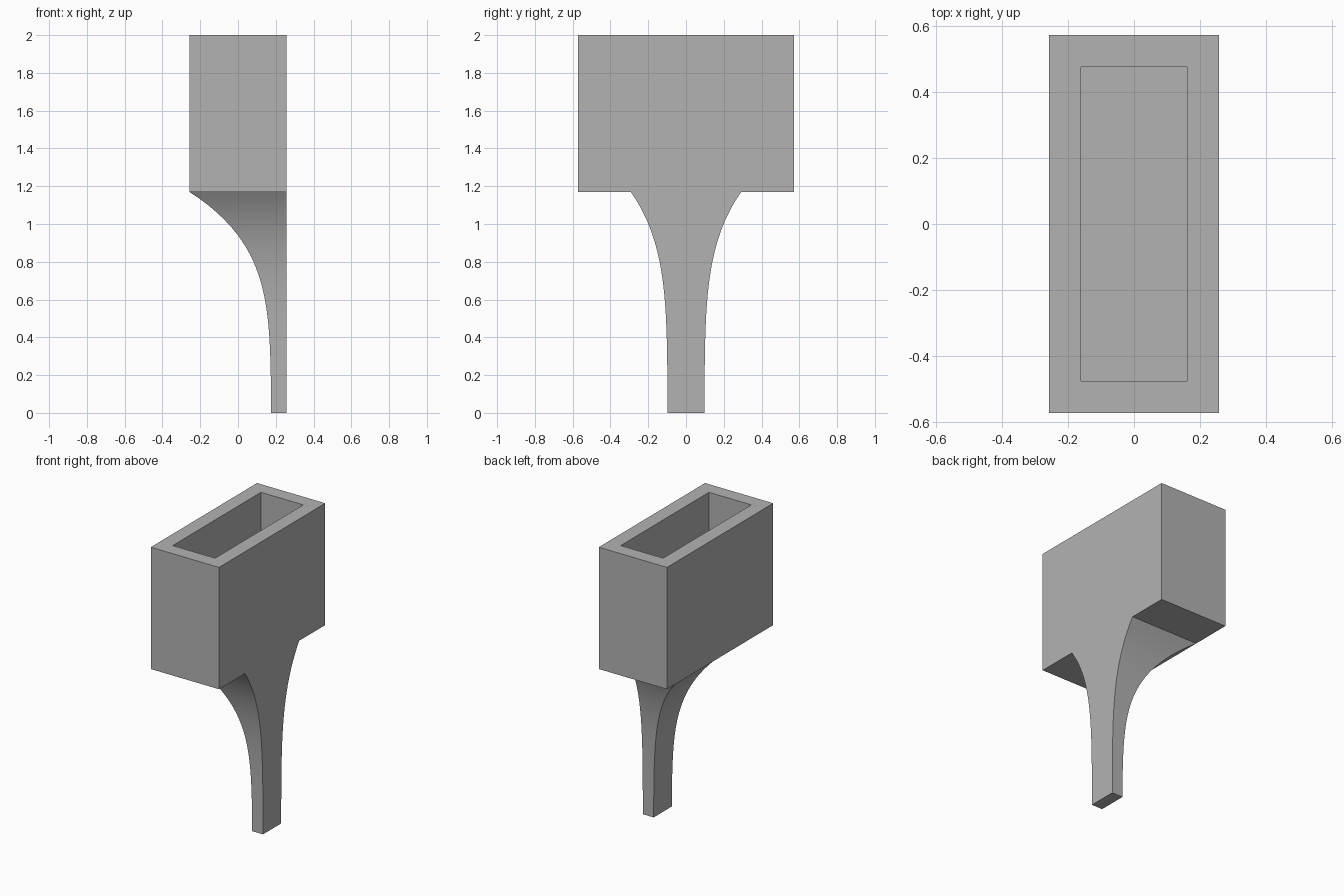
import bpy, bmesh

if "Cube" in bpy.data.objects:
    bpy.data.objects.remove(bpy.data.objects["Cube"])

HX, HY = 0.257, 0.572      # bin half sizes
ZB, ZT = 1.17, 2.0         # bin bottom and rim
WALL = 0.097

grey = bpy.data.materials.new("plain grey")
grey.diffuse_color = (0.45, 0.45, 0.45, 1)
grey.use_nodes = True
grey.node_tree.nodes["Principled BSDF"].inputs["Base Color"].default_value = grey.diffuse_color


def add_object(name, bm):
    bmesh.ops.recalc_face_normals(bm, faces=bm.faces)
    mesh = bpy.data.meshes.new(name)
    bm.to_mesh(mesh)
    bm.free()
    mesh.materials.append(grey)
    ob = bpy.data.objects.new(name, mesh)
    bpy.context.collection.objects.link(ob)
    return ob


def loft(name, sections):
    """Skin rectangles given as (x0, x1, half_y, z), capped at both ends."""
    bm = bmesh.new()
    rings = [[bm.verts.new(p) for p in
              ((x0, -h, z), (x1, -h, z), (x1, h, z), (x0, h, z))]
             for x0, x1, h, z in sections]
    for a, b in zip(rings, rings[1:]):
        for i in range(4):
            j = (i + 1) % 4
            bm.faces.new((a[i], a[j], b[j], b[i]))
    bm.faces.new(rings[0])
    bm.faces.new(rings[-1])
    return add_object(name, bm)


# Open bin: outer wall, rim, inner wall and floor in one skin
ix, iy = HX - WALL, HY - WALL
loft("open_bin", [(-HX, HX, HY, ZB), (-HX, HX, HY, ZT),
                  (-ix, ix, iy, ZT), (-ix, ix, iy, ZB + WALL)])

# Flared leg: flush with the right side, curving out to the bin's underside
steps = 32
sections = []
for k in range(steps + 1):
    t = k / steps
    f = 0.12 * t ** 2 + 0.88 * t ** 4.5
    sections.append((0.175 - 0.432 * f, HX, 0.098 + 0.194 * f, ZB * t))
leg = loft("flared_leg", sections)

# Smooth the curved sides, keep the corners crisp
bpy.context.view_layer.objects.active = leg
leg.select_set(True)
bpy.ops.object.shade_smooth_by_angle(angle=0.6)
